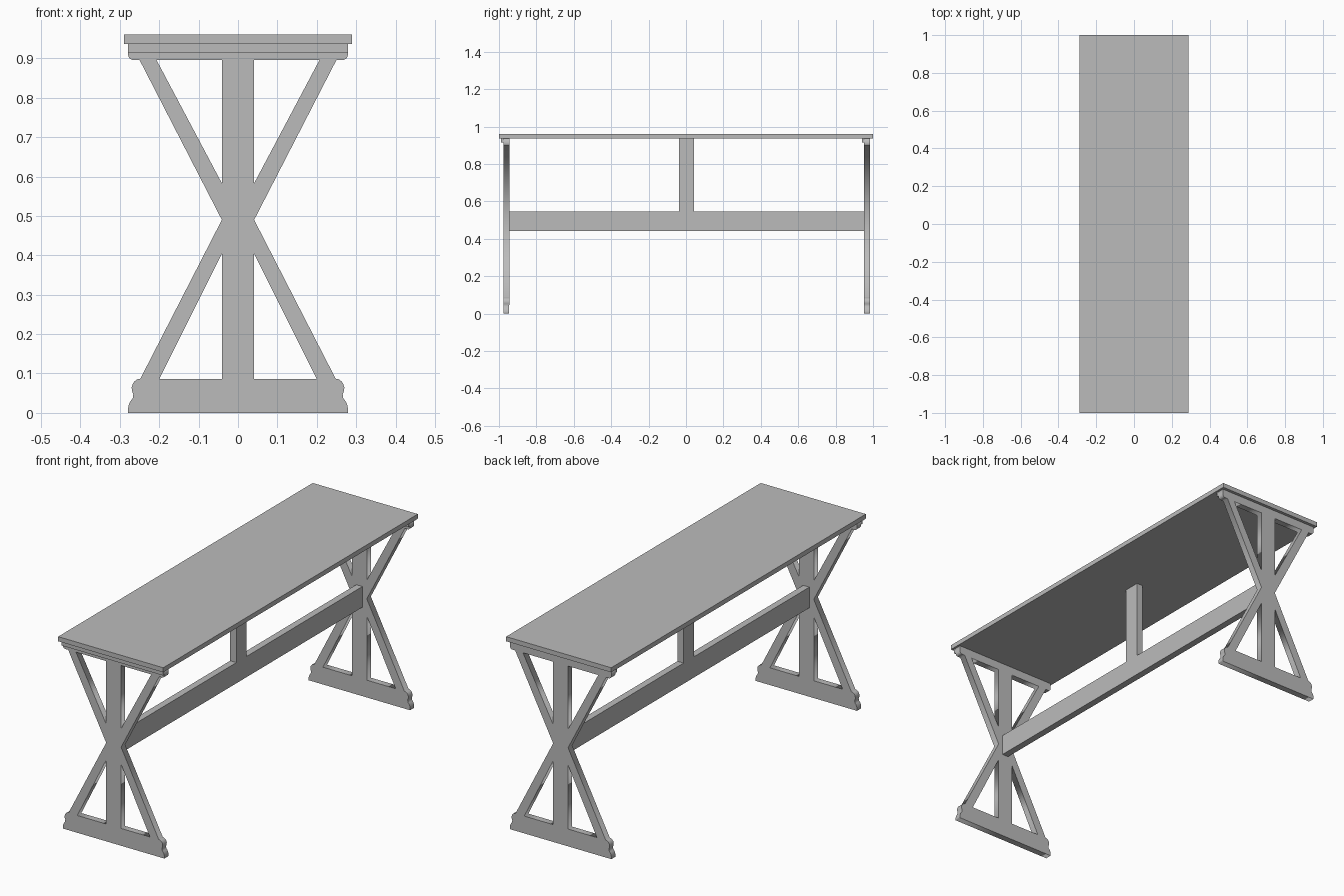
import bpy, math
from mathutils import Matrix

cube = bpy.data.objects.get("Cube")
if cube:
    bpy.data.objects.remove(cube, do_unlink=True)

grey = bpy.data.materials.new("plain grey")
grey.use_nodes = True
grey.diffuse_color = (0.5, 0.5, 0.5, 1)
grey.node_tree.nodes["Principled BSDF"].inputs["Base Color"].default_value = (0.5, 0.5, 0.5, 1)


def add_object(name, mesh):
    obj = bpy.data.objects.new(name, mesh)
    mesh.materials.clear()
    mesh.materials.append(grey)
    bpy.context.collection.objects.link(obj)
    return obj


def box(name, x, y, z):
    """Box from (low, high) pairs on each axis."""
    bpy.ops.mesh.primitive_cube_add(size=1)
    obj = bpy.context.object
    obj.name = name
    centre = [sum(r) / 2 for r in (x, y, z)]
    size = [r[1] - r[0] for r in (x, y, z)]
    obj.data.transform(Matrix.Translation(centre) @ Matrix.Diagonal((*size, 1)))
    obj.data.materials.append(grey)
    return obj


def arc(cx, cz, rx, rz, start, end, steps=6):
    angles = [math.radians(start + (end - start) * i / steps) for i in range(steps + 1)]
    return [(cx + rx * math.cos(a), cz + rz * math.sin(a)) for a in angles]


def mirrored(points):
    return [(-x, z) for x, z in points]


def cut_panel(name, loops, thickness):
    """Flat panel in the xz plane: first loop is the outline, the rest are holes."""
    curve = bpy.data.curves.new(name, "CURVE")
    curve.dimensions = "2D"
    curve.fill_mode = "BOTH"
    curve.extrude = thickness / 2
    for loop in loops:
        spline = curve.splines.new("POLY")
        spline.points.add(len(loop) - 1)
        for point, (x, z) in zip(spline.points, loop):
            point.co = (x, z, 0, 1)
        spline.use_cyclic_u = True
    helper = bpy.data.objects.new(name + "_outline", curve)
    bpy.context.collection.objects.link(helper)
    bpy.context.view_layer.update()
    mesh = bpy.data.meshes.new_from_object(
        helper.evaluated_get(bpy.context.evaluated_depsgraph_get()))
    bpy.data.objects.remove(helper, do_unlink=True)
    mesh.transform(Matrix.Rotation(math.pi / 2, 4, "X"))
    return mesh


# End frame outline: moulded foot, pinched waist, rounded top rail
half = [(0.279, 0)]
half += arc(0.249, 0.008, 0.03, 0.036, 0, 52)
half += arc(0.247, 0.062, 0.023, 0.025, -35, 88)
half += [(0.041, 0.49), (0.25, 0.896)]
half += arc(0.266, 0.91, 0.013, 0.014, -90, 0)
half += [(0.279, 0.937)]
outline = half + mirrored(half)[::-1]

# Triangular openings between the centre post and the braces
low_hole = [(0.041, 0.086), (0.2, 0.086), (0.041, 0.404)]
high_hole = [(0.041, 0.896), (0.207, 0.896), (0.041, 0.583)]
holes = [h for t in (low_hole, high_hole) for h in (t, mirrored(t))]

frame_mesh = cut_panel("end_frame", [outline] + holes, 0.032)
for side, y in (("front", -0.961), ("back", 0.969)):
    add_object(side + "_end_frame", frame_mesh).location.y = y
    # Cleat strip standing proud of the frame under the top
    box(side + "_cleat", (-0.279, 0.279), (y - 0.027, y - 0.016), (0.914, 0.937))

# Table top, long stretcher and centre support
box("table_top", (-0.289, 0.289), (-1, 1), (0.937, 0.96))
box("stretcher", (-0.017, 0.017), (-0.945, 0.953), (0.442, 0.545))
box("centre_support", (-0.017, 0.017), (-0.037, 0.043), (0.545, 0.937))
